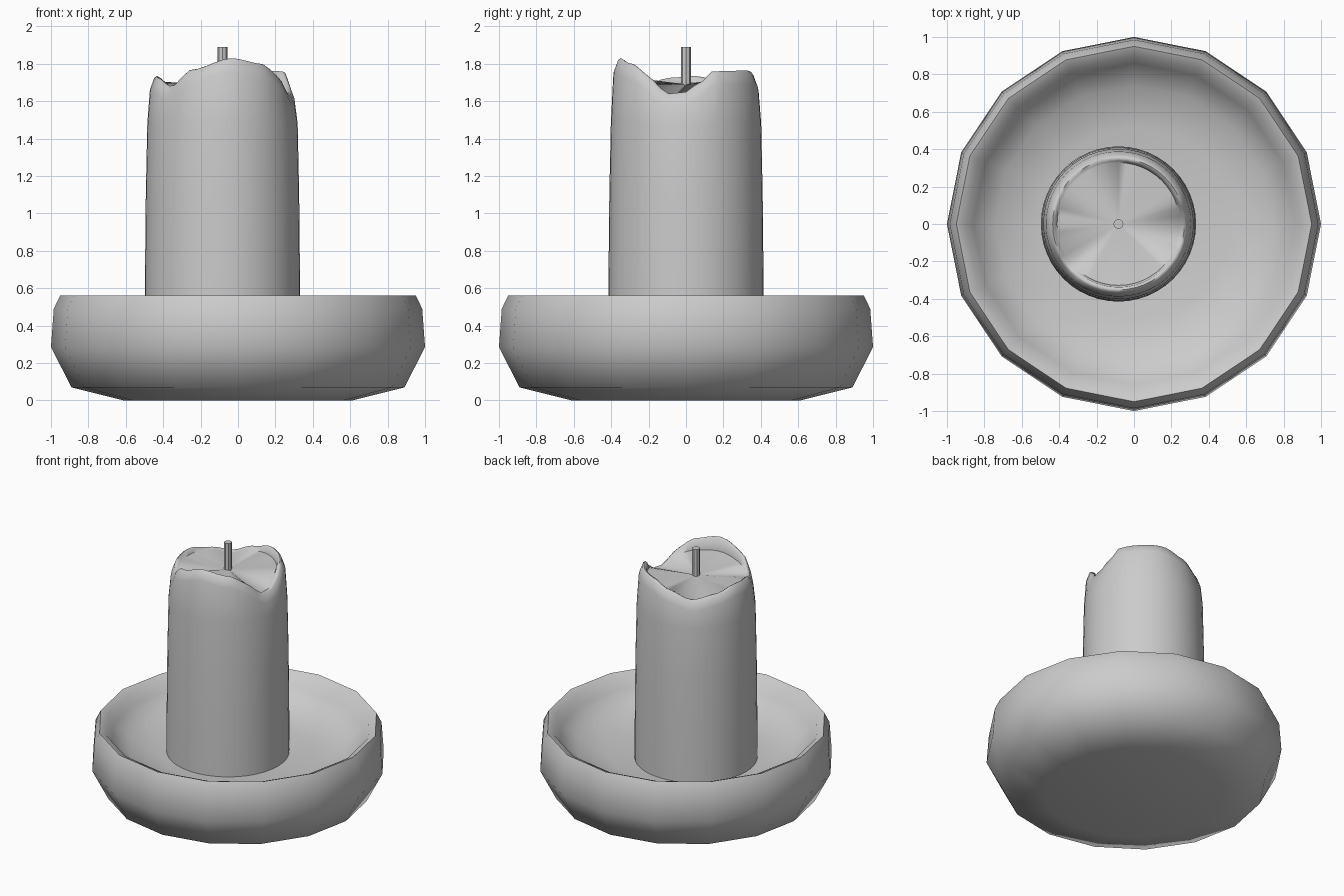
import bpy, bmesh, math

if "Cube" in bpy.data.objects:
    bpy.data.objects.remove(bpy.data.objects["Cube"])

CX = -0.083   # candle axis


def loft(name, rings, n, cx=0.0, start=None, end=None, sharp=60):
    """Skin rings of (radius, height) where height is a number or f(angle);
    start / end are z values of centre points that close the ends."""
    bm = bmesh.new()
    rows = []
    for r, z in rings:
        row = []
        for i in range(n):
            a = 2 * math.pi * i / n
            h = z(math.degrees(a)) if callable(z) else z
            row.append(bm.verts.new((cx + r * math.cos(a), r * math.sin(a), h)))
        rows.append(row)
    for lo, hi in zip(rows, rows[1:]):
        for i in range(n):
            j = (i + 1) % n
            bm.faces.new((lo[i], lo[j], hi[j], hi[i]))
    for z, row in ((start, rows[0]), (end, rows[-1])):
        if z is not None:
            c = bm.verts.new((cx, 0, z))
            for i in range(n):
                bm.faces.new((row[i], row[(i + 1) % n], c))
    bmesh.ops.recalc_face_normals(bm, faces=bm.faces)
    me = bpy.data.meshes.new(name)
    bm.to_mesh(me)
    bm.free()
    ob = bpy.data.objects.new(name, me)
    bpy.context.collection.objects.link(ob)
    bpy.ops.object.select_all(action='DESELECT')
    ob.select_set(True)
    bpy.context.view_layer.objects.active = ob
    bpy.ops.object.shade_smooth_by_angle(angle=math.radians(sharp))
    return ob


# Melted rim: (angle in degrees, height)
RIM = [(0, 1.65), (12, 1.70), (24, 1.76), (70, 1.765), (95, 1.72), (120, 1.67),
       (145, 1.70), (172, 1.735), (195, 1.725), (220, 1.68), (243, 1.77),
       (278, 1.83), (306, 1.80), (318, 1.77), (327, 1.72), (345, 1.64), (360, 1.65)]


def rim(deg, drop=0.0):
    for (a0, z0), (a1, z1) in zip(RIM, RIM[1:]):
        if a0 <= deg <= a1:
            t = (deg - a0) / (a1 - a0)
            return z0 + (z1 - z0) * t * t * (3 - 2 * t) - drop
    return RIM[0][1] - drop


def pool(deg):
    return min(rim(deg) - 0.01, 1.69 + 0.3 * (rim(deg) - 1.69))


# Bowl: 16-sided dish with rounded lip and shallow floor
loft("bowl", [(0.61, 0), (0.89, 0.07), (1.0, 0.285), (0.985, 0.49), (0.95, 0.562),
              (0.90, 0.54), (0.86, 0.47), (0.74, 0.38), (0.52, 0.335)],
     16, start=0.0, end=0.325)

# Candle: tapered column with wavy melted rim and sunken wax pool
loft("candle", [(0.415, 0.31), (0.415, 0.60), (0.410, 1.10), (0.402, 1.48),
                (0.388, lambda d: rim(d, 0.07)), (0.365, lambda d: rim(d, 0.008)),
                (0.352, rim), (0.338, lambda d: rim(d, 0.008)), (0.328, pool)],
     48, cx=CX, start=0.31, end=1.69)

# Wick
loft("wick", [(0.027, 1.64), (0.027, 1.89)], 8, cx=CX, start=1.64, end=1.89, sharp=40)
